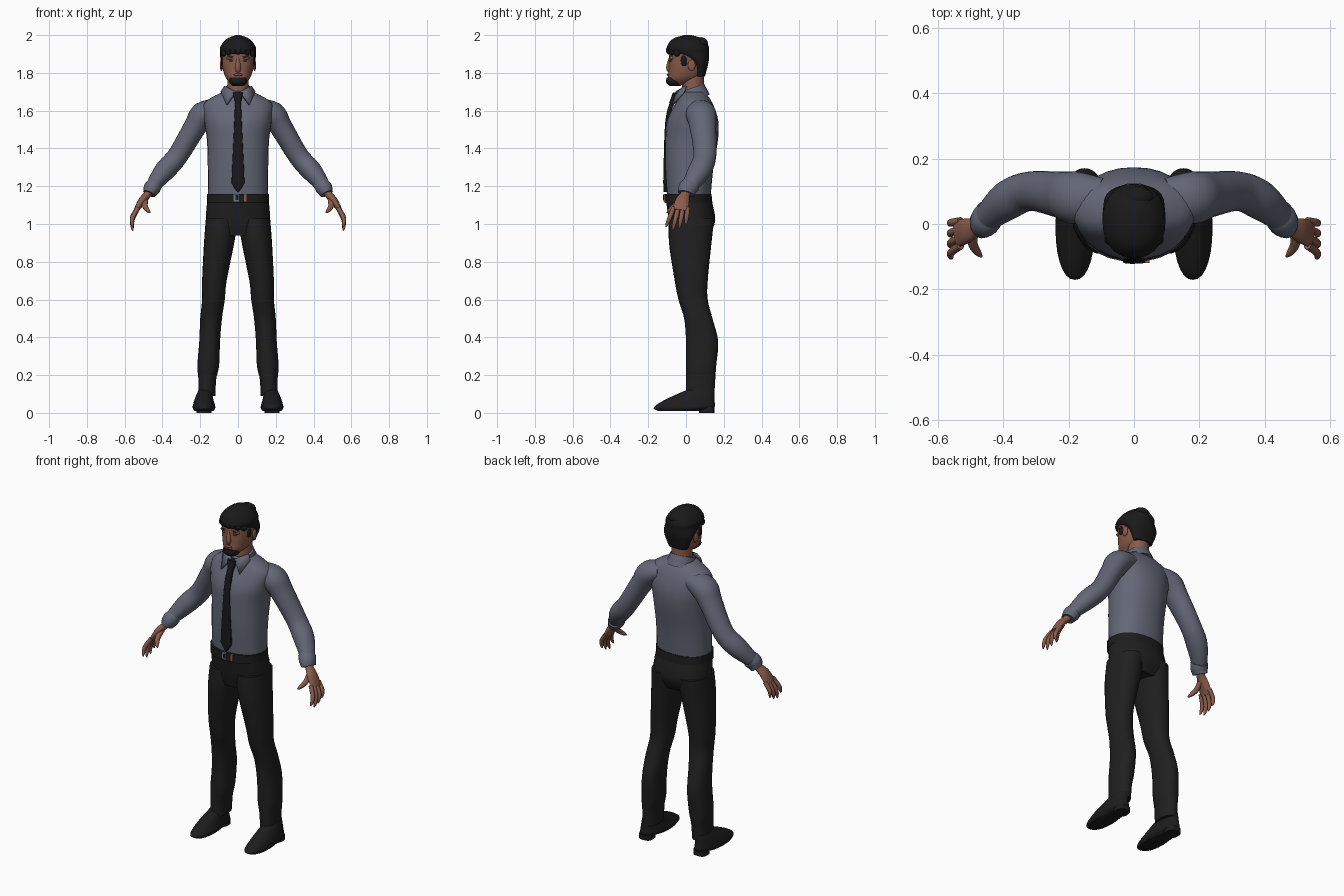
import bpy
import bmesh
from math import cos, sin, pi, radians
from mathutils import Vector, Matrix

cube = bpy.data.objects.get("Cube")
if cube:
    bpy.data.objects.remove(cube, do_unlink=True)


def material(name, *rgb):
    mat = bpy.data.materials.new(name)
    mat.use_nodes = True
    mat.diffuse_color = (*rgb, 1)
    mat.node_tree.nodes["Principled BSDF"].inputs["Base Color"].default_value = (*rgb, 1)
    return mat


SHIRT = material("slate shirt", .125, .135, .18)
CLOTH = material("charcoal trousers", .014, .014, .014)
SKIN = material("warm skin", .25, .105, .07)
LIP = material("lip", .19, .07, .05)
HAIR = material("black hair", .01, .01, .01)
LEATHER = material("black leather", .012, .012, .012)
TIE = material("black silk", .009, .009, .01)
METAL = material("buckle steel", .16, .18, .22)
TAN = material("tan leather", .3, .1, .05)
EYE = material("eye", .1, .08, .07)


def finish(name, bm, mat, mirror=False):
    """Turn a bmesh into a smooth shaded object, mirrored across x if asked."""
    bmesh.ops.recalc_face_normals(bm, faces=bm.faces)
    mesh = bpy.data.meshes.new(name)
    bm.to_mesh(mesh)
    bm.free()
    mesh.materials.append(mat)
    obj = bpy.data.objects.new(name, mesh)
    bpy.context.collection.objects.link(obj)
    bpy.ops.object.select_all(action="DESELECT")
    obj.select_set(True)
    bpy.context.view_layer.objects.active = obj
    bpy.ops.object.shade_smooth_by_angle(angle=radians(50))
    if mirror:
        obj.modifiers.new("mirror", "MIRROR")
    return obj


def spline(rows, steps=5):
    """Smoothly interpolate rows of numbers."""
    rows = [Vector(row) for row in rows]
    last = len(rows) - 1
    out = []
    for i in range(last):
        before, start, end, after = rows[max(i - 1, 0)], rows[i], rows[i + 1], rows[min(i + 2, last)]
        leave, arrive, span = (end - before) / 2, (after - start) / 2, end - start
        for k in range(steps):
            t = k / steps
            out.append(start + leave * t + (3 * span - 2 * leave - arrive) * t ** 2
                       + (leave + arrive - 2 * span) * t ** 3)
    return out + [rows[-1]]


def skin_rings(name, frames, mat, mirror, power=2, sides=28):
    """Bridge rings given as centre and two half-axis vectors, with end caps."""
    bm = bmesh.new()
    rings = []
    for centre, a, b in frames:
        ring = []
        for k in range(sides):
            angle = 2 * pi * k / sides
            u, v = [(1 if w > 0 else -1) * abs(w) ** (2 / power) for w in (cos(angle), sin(angle))]
            ring.append(bm.verts.new(centre + a * u + b * v))
        rings.append(ring)
    for low, high in zip(rings, rings[1:]):
        for k in range(sides):
            j = (k + 1) % sides
            bm.faces.new((low[k], low[j], high[j], high[k]))
    bm.faces.new(rings[0])
    bm.faces.new(rings[-1])
    return finish(name, bm, mat, mirror)


def loft(name, rows, mat, mirror=False, power=2.2):
    """Level sections: z, x from, x to, y from, y to."""
    frames = [(Vector(((x0 + x1) / 2, (y0 + y1) / 2, z)),
               Vector(((x1 - x0) / 2, 0, 0)), Vector((0, (y1 - y0) / 2, 0)))
              for z, x0, x1, y0, y1 in spline(rows)]
    return skin_rings(name, frames, mat, mirror, power)


def body(name, rows, mat, power=2.2):
    """Level sections centred on x: z, half width, y from, y to."""
    return loft(name, [(z, -w, w, y0, y1) for z, w, y0, y1 in rows], mat, power=power)


def limb(name, rows, mat, mirror=True):
    """Sections across a path: x, y, z, radius along y, other radius."""
    rows = spline(rows)
    frames = []
    for i, row in enumerate(rows):
        ahead, behind = rows[min(i + 1, len(rows) - 1)], rows[max(i - 1, 0)]
        axis = Vector((ahead - behind)[:3]).normalized()
        a = Vector((0, 1, 0))
        a = (a - axis * a.dot(axis)).normalized()
        frames.append((Vector(row[:3]), a * row[3], axis.cross(a) * row[4]))
    return skin_rings(name, frames, mat, mirror)


def finger(name, base, reach, radius):
    """A slightly curled, round-tipped digit on each hand."""
    base, reach = Vector(base), Vector(reach)
    rows = []
    for t in (0, .5, .85, 1):
        curl = Vector((.06 * t * (1 - t), 0, 0))
        r = radius * (1 - .8 * t ** 6)
        rows.append((*(base + reach * t + curl), r, r))
    limb(name, rows, SKIN)


def blob(name, at, size, mat, mirror=False, tilt=0):
    bm = bmesh.new()
    place = Matrix.Translation(at) @ Matrix.Rotation(tilt, 4, "Y") @ Matrix.Diagonal((*size, 1))
    bmesh.ops.create_uvsphere(bm, u_segments=20, v_segments=12, radius=1, matrix=place)
    finish(name, bm, mat, mirror)


def box(name, at, size, mat):
    bm = bmesh.new()
    bmesh.ops.create_cube(bm, size=1, matrix=Matrix.Translation(at) @ Matrix.Diagonal((*size, 1)))
    finish(name, bm, mat)


# Trousers
body("trouser_seat", [(1.15, .16, -.11, .13), (1.02, .17, -.09, .155), (.94, .15, -.07, .12)], CLOTH)
loft("trouser_legs", [(1.03, 0, .17, -.09, .15), (.9, .02, .18, -.09, .135), (.7, .06, .19, -.06, .115),
                      (.6, .07, .19, -.04, .115), (.5, .085, .2, -.01, .14), (.38, .095, .205, 0, .17),
                      (.25, .1, .215, 0, .16), (.18, .115, .21, 0, .155), (.09, .12, .21, 0, .15)], CLOTH, True)

# Shoes
loft("shoes", [(.01, .13, .23, -.15, .09), (.03, .12, .24, -.17, .15), (.07, .13, .23, -.11, .15),
               (.12, .14, .21, 0, .15)], LEATHER, True)
loft("shoe_heels", [(0, .14, .22, .07, .15), (.03, .14, .22, .07, .15)], LEATHER, True, 3)

# Shirt body, sleeves and cuffs
body("shirt_body", [(1.14, .16, -.1, .13), (1.3, .16, -.11, .145), (1.45, .165, -.11, .17),
                    (1.55, .18, -.1, .17), (1.64, .18, -.055, .14), (1.7, .08, -.03, .1)], SHIRT)
limb("sleeves", [(.1, .07, 1.61, .07, .05), (.18, .08, 1.58, .08, .07), (.23, .09, 1.51, .07, .06),
                 (.32, .1, 1.36, .06, .055), (.39, .07, 1.28, .06, .055), (.46, .01, 1.19, .04, .035)], SHIRT)
limb("cuffs", [(.44, .03, 1.21, .05, .04), (.455, .01, 1.19, .05, .045), (.47, 0, 1.16, .045, .035)], SHIRT)

# Collar band and pointed flaps
limb("collar_band", [(0, .05, 1.66, .08, .08), (0, .03, 1.72, .07, .07)], SHIRT, False)
bm = bmesh.new()
corners = (.01, -.05, 1.7), (.07, 0, 1.73), (.09, -.01, 1.7), (.06, -.07, 1.63)
bm.faces.new([bm.verts.new(corner) for corner in corners])
flaps = finish("collar_flaps", bm, SHIRT, True)
thickness = flaps.modifiers.new("thickness", "SOLIDIFY")
thickness.thickness = .01
thickness.offset = 0

# Tie
body("tie_blade", [(1.66, .015, -.08, -.05), (1.54, .02, -.11, -.09), (1.25, .033, -.12, -.1),
                   (1.21, .03, -.12, -.1), (1.17, .004, -.12, -.1)], TIE, 5)
body("tie_knot", [(1.64, .015, -.09, -.05), (1.695, .027, -.07, -.03)], TIE, 3)

# Belt and buckle
body("belt", [(1.11, .165, -.115, .14), (1.16, .165, -.115, .135)], LEATHER)
box("belt_buckle", (-.01, -.115, 1.14), (.03, .01, .04), METAL)
box("buckle_opening", (-.005, -.12, 1.14), (.015, .005, .025), LEATHER)
box("belt_tab", (.04, -.114, 1.14), (.016, .01, .04), TAN)

# Hands
limb("palms", [(.46, .01, 1.18, .027, .022), (.48, -.005, 1.155, .026, .02), (.51, -.02, 1.12, .038, .02),
               (.54, -.03, 1.07, .042, .013)], SKIN)
for i, (name, reach) in enumerate((("index", .1), ("middle", .12), ("ring", .11), ("little", .09))):
    finger(name + "_fingers", (.53, .025 * i - .066, 1.085), (.026, .01 * i - .04, -reach), .012)
finger("thumbs", (.49, -.02, 1.13), (-.025, -.08, -.07), .015)

# Neck and head
body("neck", [(1.66, .058, -.02, .095), (1.8, .056, -.02, .095)], SKIN, 2)
body("head", [(1.737, .03, -.085, 0), (1.77, .062, -.095, .07), (1.81, .078, -.092, .1), (1.86, .086, -.09, .11),
              (1.93, .084, -.085, .11), (1.98, .04, -.04, .06)], SKIN)
limb("nose", [(0, -.08, 1.88, .01, .008), (0, -.09, 1.83, .015, .015), (0, -.085, 1.805, .01, .012)], SKIN, False)
blob("ears", (.088, .03, 1.84), (.008, .02, .03), SKIN, True)
blob("brow_ridges", (.036, -.075, 1.88), (.026, .014, .01), SKIN, True, .1)
blob("eyebrows", (.037, -.08, 1.884), (.02, .01, .004), HAIR, True, .1)
blob("eyes", (.034, -.077, 1.864), (.013, .01, .006), EYE, True)
blob("lips", (0, -.09, 1.79), (.024, .012, .008), LIP)

# Chin beard
body("beard", [(1.73, .028, -.086, -.03), (1.75, .047, -.105, -.02), (1.776, .04, -.102, -.04)], HAIR)

# Hair
body("hair", [(1.78, .06, .05, .1), (1.86, .09, .02, .12), (1.91, .095, -.09, .122), (1.94, .093, -.1, .12),
              (1.98, .06, -.07, .09), (2, .01, -.01, .03)], HAIR)
blob("hair_crown_tuft", (.01, .08, 1.955), (.05, .036, .034), HAIR)
blob("sideburns", (.083, -.01, 1.865), (.008, .018, .03), HAIR, True)
for i in range(7):
    side = (i - 3) / 3
    drop = side * side
    blob(f"fringe_lock_{i + 1}", (.07 * side, .04 * drop - .086, 1.92 - .014 * drop),
         (.021, .02, .02 + .004 * (i % 2)), HAIR, tilt=.4 * side)
